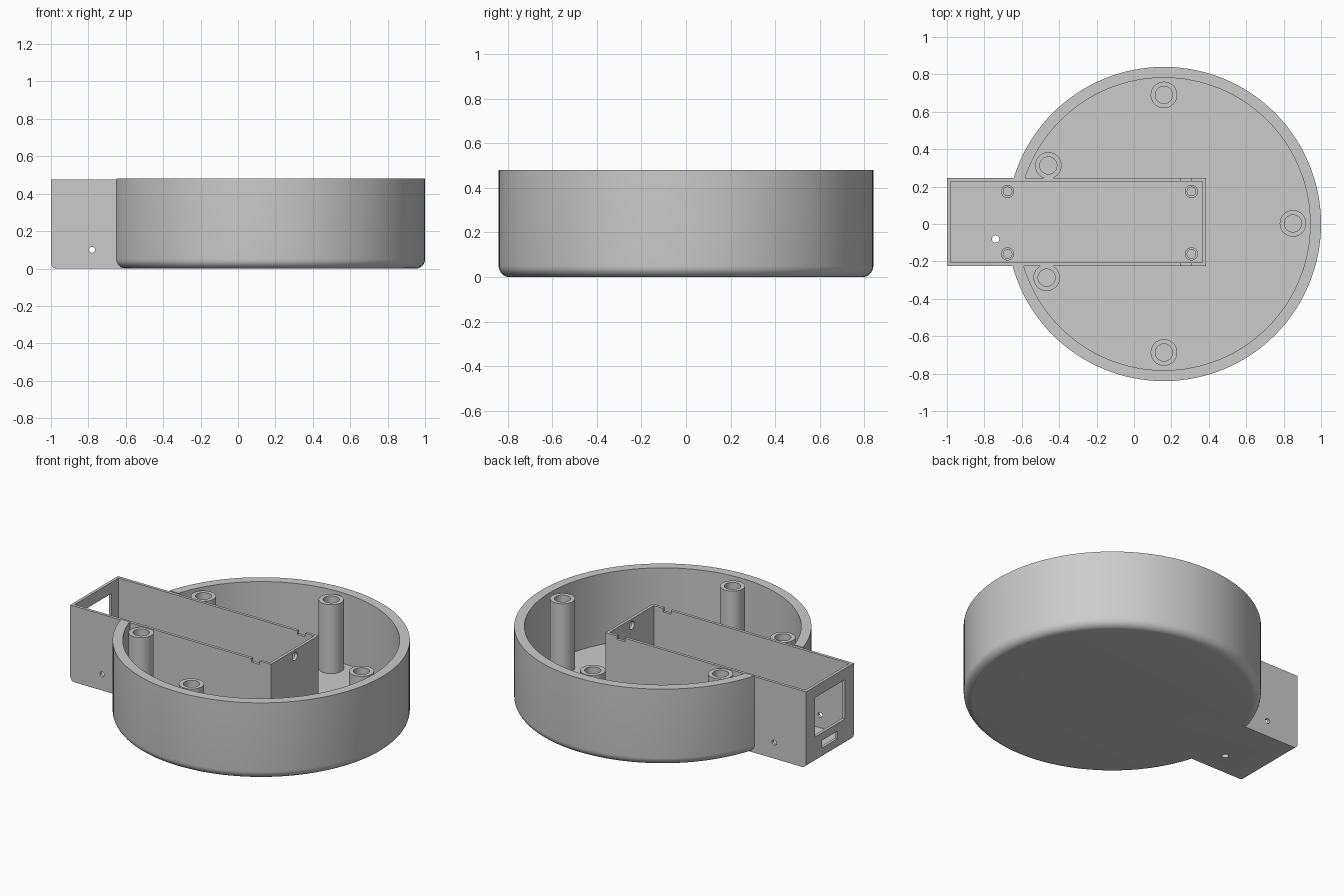
import bpy, bmesh, math
from mathutils import Matrix, Vector

if "Cube" in bpy.data.objects:
    bpy.data.objects.remove(bpy.data.objects["Cube"], do_unlink=True)

GREY = (0.6, 0.6, 0.6, 1)
mat = bpy.data.materials.new("plain grey")
mat.use_nodes = True
mat.diffuse_color = GREY
mat.node_tree.nodes["Principled BSDF"].inputs["Base Color"].default_value = GREY


def add_object(name, bm):
    bmesh.ops.recalc_face_normals(bm, faces=bm.faces)
    mesh = bpy.data.meshes.new(name)
    bm.to_mesh(mesh)
    bm.free()
    mesh.materials.append(mat)
    obj = bpy.data.objects.new(name, mesh)
    bpy.context.collection.objects.link(obj)
    return obj


def activate(obj):
    bpy.ops.object.select_all(action='DESELECT')
    obj.select_set(True)
    bpy.context.view_layer.objects.active = obj


def smooth(obj):
    activate(obj)
    bpy.ops.object.shade_smooth_by_angle(angle=math.radians(35))


def box_mesh(low, high):
    bm = bmesh.new()
    bmesh.ops.create_cube(bm, size=1)
    low, high = Vector(low), Vector(high)
    for v in bm.verts:
        v.co = [a + (b - a) * (c + 0.5) for a, b, c in zip(low, high, v.co)]
    return bm


def box(name, low, high):
    return add_object(name, box_mesh(low, high))


def rod(name, centre, radius, length, axis, sides=24):
    bm = bmesh.new()
    turn = Vector((0, 0, 1)).rotation_difference(Vector(axis)).to_matrix().to_4x4()
    bmesh.ops.create_cone(bm, cap_ends=True, segments=sides, radius1=radius,
                          radius2=radius, depth=length,
                          matrix=Matrix.Translation(centre) @ turn)
    return add_object(name, bm)


def lathe(name, profile, centre, steps):
    # The profile starts and ends on the axis
    bm = bmesh.new()
    verts = [bm.verts.new((r, 0, z)) for r, z in profile]
    edges = [bm.edges.new(pair) for pair in zip(verts, verts[1:])]
    bmesh.ops.spin(bm, geom=verts + edges, cent=(0, 0, 0), axis=(0, 0, 1),
                   angle=math.tau, steps=steps, use_duplicate=False)
    bmesh.ops.remove_doubles(bm, verts=bm.verts, dist=0.0001)
    bmesh.ops.translate(bm, verts=bm.verts, vec=centre)
    return add_object(name, bm)


def cut(obj, cutters):
    for cutter in cutters:
        mod = obj.modifiers.new("cut", 'BOOLEAN')
        mod.operation = 'DIFFERENCE'
        mod.solver = 'EXACT'
        mod.object = cutter
        activate(obj)
        bpy.ops.object.modifier_apply(modifier=mod.name)
        bpy.data.objects.remove(cutter, do_unlink=True)


# Main sizes
CX, OUTER, INNER, HEIGHT, FLOOR, FILLET = 0.16, 0.84, 0.782, 0.48, 0.04, 0.05
X0, X1, Y0, Y1, TOP, WALL = -1.0, 0.385, -0.225, 0.245, 0.475, 0.018

# Round tub with a rounded bottom edge, opened where the tray passes through
arc = [(OUTER - FILLET + FILLET * math.sin(a), FILLET - FILLET * math.cos(a))
       for a in (i * math.pi / 16 for i in range(9))]
tub = lathe("round_tub", [(0, 0)] + arc + [(OUTER, HEIGHT), (INNER, HEIGHT),
            (INNER, FLOOR), (0, FLOOR)], (CX, 0, 0), 128)
cut(tub, [box("tray_opening", (X0 - 0.2, Y0, -0.2), (X1, Y1, 1))])
smooth(tub)

# Long tray with a rounded lower edge at its outer end
bm = box_mesh((X0, Y0, 0), (X1, Y1, TOP))
edge = [e for e in bm.edges
        if all(v.co.x < X0 + 0.01 and v.co.z < 0.01 for v in e.verts)]
bmesh.ops.bevel(bm, geom=edge, offset=0.03, segments=6, profile=0.5, affect='EDGES')
tray = add_object("long_tray", bm)
YC = (Y0 + Y1) / 2
cut(tray, [
    box("cavity", (X0 + WALL, Y0 + WALL, 0.02), (X1 - WALL, Y1 - WALL, 1)),
    box("window", (X0 - 0.1, -0.137, 0.16), (X0 + 0.1, 0.157, 0.405)),
    box("slot", (X0 - 0.1, -0.065, 0.065), (X0 + 0.1, 0.09, 0.112)),
    box("rim_notch", (0.25, Y0 - 0.1, TOP - 0.022), (0.305, Y1 + 0.1, 1)),
    rod("side_hole", (-0.78, YC, 0.1), 0.016, 1, (0, 1, 0)),
    rod("floor_hole", (-0.74, -0.08, 0), 0.02, 0.2, (0, 0, 1)),
    rod("end_hole", (X1, YC, 0.435), 0.025, 0.2, (1, 0, 0)),
])
smooth(tray)


# Hollow posts
def post(name, x, y, base, top, radius, bore, depth):
    obj = lathe(name, [(0, base), (radius, base), (radius, top), (bore, top),
                       (bore, top - depth), (0, top - depth)], (x, y, 0), 40)
    smooth(obj)


tall = {"back": (0.16, 0.69), "front": (0.16, -0.687), "left": (0.85, 0.003),
        "back_right": (-0.458, 0.313), "front_right": (-0.467, -0.287)}
for side, (x, y) in tall.items():
    post("screw_post_" + side, x, y, FLOOR - 0.01, 0.47, 0.071, 0.046, 0.3)

for xname, x in (("outer", -0.676), ("inner", 0.307)):
    for yname, y in (("front", -0.16), ("back", 0.174)):
        post(f"standoff_{xname}_{yname}", x, y, 0.01, 0.07, 0.035, 0.023, 0.045)
